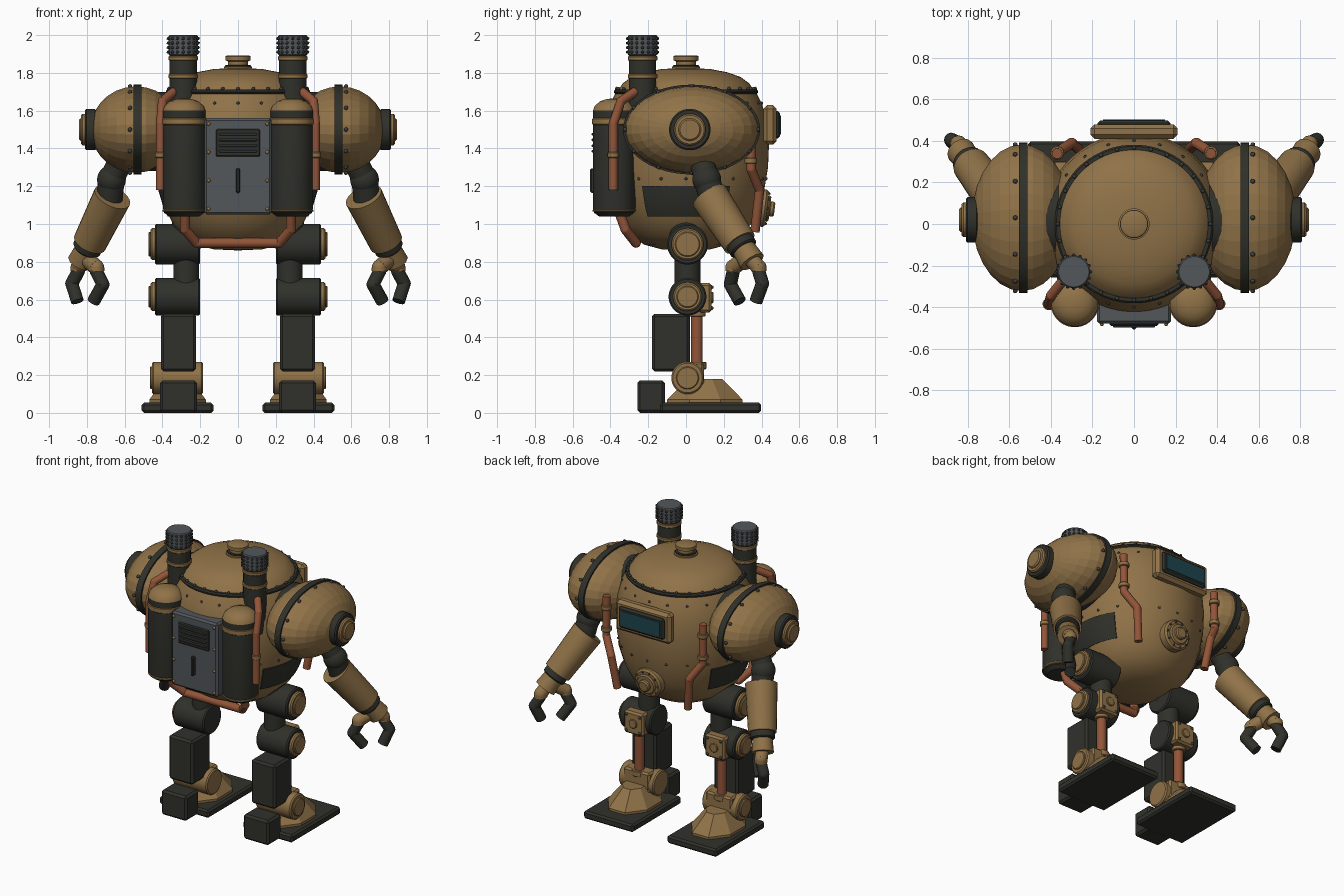
import bpy, bmesh, math
from mathutils import Vector, Matrix

if "Cube" in bpy.data.objects:
    bpy.data.objects.remove(bpy.data.objects["Cube"])


def material(name, rgb):
    m = bpy.data.materials.new(name)
    m.use_nodes = True
    m.diffuse_color = (*rgb, 1)
    node = next(n for n in m.node_tree.nodes if n.type == "BSDF_PRINCIPLED")
    node.inputs["Base Color"].default_value = (*rgb, 1)
    node.inputs["Roughness"].default_value = 0.7
    return m


BRONZE = material("bronze", (0.28, 0.17, 0.065))
DARK = material("dark_iron", (0.03, 0.03, 0.024))
SLATE = material("slate_steel", (0.085, 0.095, 0.105))
COPPER = material("copper", (0.29, 0.09, 0.04))
GLASS = material("teal_glass", (0.012, 0.06, 0.075))
STUD = material("stud_grey", (0.045, 0.048, 0.05))


def make(name, mat, bm, sharp=35):
    # Shade smooth, keeping edges above the given angle sharp
    bmesh.ops.recalc_face_normals(bm, faces=bm.faces)
    for f in bm.faces:
        f.smooth = sharp > 0
    for e in bm.edges:
        e.smooth = e.calc_face_angle(0) < math.radians(sharp)
    me = bpy.data.meshes.new(name)
    bm.to_mesh(me)
    bm.free()
    ob = bpy.data.objects.new(name, me)
    me.materials.append(mat)
    bpy.context.collection.objects.link(ob)
    return ob


def aim(axis):
    return Vector(axis).to_track_quat("Z", "Y").to_matrix().to_4x4()


def lathe(name, mat, prof, loc=(0, 0, 0), axis=(0, 0, 1), segs=32, sharp=35, squash=(1, 1, 1)):
    # Profile of (radius, height) pairs turned about an axis
    bm = bmesh.new()
    turn = [math.tau * (i + 0.5) / segs for i in range(segs)]
    rings = [[bm.verts.new((r * math.cos(a), r * math.sin(a), h)) for a in turn] for r, h in prof]
    for a, b in zip(rings, rings[1:]):
        for i in range(segs):
            j = (i + 1) % segs
            bm.faces.new((a[i], a[j], b[j], b[i]))
    for (r, h), ring in ((prof[0], rings[0]), (prof[-1], rings[-1])):
        if r > 0:
            bm.faces.new(ring)
    bmesh.ops.remove_doubles(bm, verts=bm.verts, dist=1e-5)
    bm.transform(Matrix.Translation(loc) @ aim(axis) @ Matrix.Diagonal((*squash, 1)))
    return make(name, mat, bm, sharp)


def disc(name, mat, loc, axis, r, length, bevel=0.008, segs=32):
    # Cylinder with chamfered rims, starting at loc and growing along axis
    prof = [(r - bevel, 0), (r, bevel), (r, length - bevel), (r - bevel, length)]
    return lathe(name, mat, prof, loc, axis, segs)


def box(name, mat, loc, size, bevel=0.012):
    bm = bmesh.new()
    bmesh.ops.create_cube(bm, size=1)
    bm.transform(Matrix.Translation(loc) @ Matrix.Diagonal((*size, 1)))
    if bevel:
        bmesh.ops.bevel(bm, geom=bm.edges[:], offset=bevel, segments=1, affect="EDGES")
    return make(name, mat, bm, 30)


def pipe(name, mat, pts, r, r_end=None, segs=16):
    # Straight runs between points with round joints
    bm = bmesh.new()
    pts = [Vector(p) for p in pts]
    for a, b in zip(pts, pts[1:]):
        m = Matrix.Translation((a + b) / 2) @ aim(b - a)
        bmesh.ops.create_cone(bm, cap_ends=True, segments=segs, radius1=r, radius2=r_end or r,
                              depth=(b - a).length, matrix=m)
    for p in pts[1:-1]:
        bmesh.ops.create_uvsphere(bm, u_segments=segs, v_segments=8, radius=r,
                                  matrix=Matrix.Translation(p))
    return make(name, mat, bm, 40)


def rivets(name, mat, pts, r=0.011):
    bm = bmesh.new()
    for p in pts:
        bmesh.ops.create_icosphere(bm, subdivisions=1, radius=r, matrix=Matrix.Translation(p))
    return make(name, mat, bm, 60)


def ball(name, mat, loc, r, segs=24, sharp=40):
    prof = [(r * math.sin(math.pi * i / 12), -r * math.cos(math.pi * i / 12)) for i in range(13)]
    return lathe(name, mat, prof, loc, segs=segs, sharp=sharp)


def circle(n, r, z):
    return [(r * math.cos(math.tau * i / n), r * math.sin(math.tau * i / n), z) for i in range(n)]


# Hull, dome and hatch
HULL = [(0, 0.86), (0.13, 0.866), (0.22, 0.89), (0.29, 0.935), (0.345, 1.0), (0.385, 1.08),
        (0.415, 1.18), (0.435, 1.3), (0.44, 1.42), (0.43, 1.53), (0.405, 1.63), (0.37, 1.7)]
DOME = [(0.365, 1.7), (0.335, 1.745), (0.29, 1.778), (0.22, 1.803), (0.13, 1.82), (0, 1.828)]


def hull_radius(z):
    for (r0, z0), (r1, z1) in zip(HULL, HULL[1:]):
        if z0 <= z <= z1:
            return r0 + (r1 - r0) * (z - z0) / (z1 - z0)


lathe("hull", BRONZE, HULL, segs=56)
lathe("dome", BRONZE, DOME, segs=56)
disc("dome_ring", DARK, (0, 0, 1.688), (0, 0, 1), 0.382, 0.024, segs=56)
rivets("dome_rivets", STUD, circle(28, 0.367, 1.716))
lathe("hatch_cap", BRONZE, [(0.075, 1.81), (0.075, 1.832), (0.052, 1.84), (0.052, 1.86), (0.066, 1.866),
                            (0.066, 1.888), (0.055, 1.893)])
disc("hatch_ring", DARK, (0, 0, 1.832), (0, 0, 1), 0.068, 0.01, 0.002)
for z in (1.24, 1.64):
    rivets("hull_rivets", STUD, circle(20, hull_radius(z), z), 0.009)

# Viewing window and round port
box("window_frame", BRONZE, (0, 0.445, 1.525), (0.42, 0.07, 0.21), 0.02)
box("window_rim", DARK, (0, 0.478, 1.525), (0.35, 0.04, 0.145))
box("window_glass", GLASS, (0, 0.498, 1.525), (0.3, 0.008, 0.1), 0)
port_axis = Vector((0, 1, -0.12)).normalized()
port = Vector((0, 0.36, 1.09))
disc("port_base", BRONZE, port, port_axis, 0.1, 0.07, 0.012)
disc("port_ring", BRONZE, port + port_axis * 0.065, port_axis, 0.07, 0.02)
disc("port_knob", BRONZE, port + port_axis * 0.08, port_axis, 0.04, 0.03)
rivets("port_rivets", STUD, [port + aim(port_axis) @ Vector(p) for p in circle(10, 0.084, 0.071)], 0.008)

# Rear service panel
box("panel", SLATE, (0, -0.425, 1.305), (0.355, 0.11, 0.51))
box("vent", DARK, (0, -0.48, 1.43), (0.235, 0.02, 0.145), 0.006)
for i in range(4):
    box("vent_slat", STUD, (0, -0.492, 1.385 + 0.03 * i), (0.2, 0.014, 0.014), 0.003)
box("panel_handle", DARK, (0, -0.492, 1.23), (0.022, 0.03, 0.13), 0.006)
rivets("panel_rivets", BRONZE, [(x, -0.482, z) for x in (-0.155, 0.155) for z in (1.08, 1.23, 1.38, 1.53)])
pipe("belly_pipe", COPPER, [(-0.28, -0.36, 1.08), (-0.28, -0.32, 0.97), (-0.22, -0.265, 0.9),
                            (0.22, -0.265, 0.9), (0.28, -0.32, 0.97), (0.28, -0.36, 1.08)], 0.026)

for s, side in ((1, "left_"), (-1, "right_")):
    def P(x, y, z):
        return Vector((s * x, y, z))
    out = (s, 0, 0)

    # Exhaust stack
    disc(side + "stack", DARK, P(0.29, -0.23, 1.45), (0, 0, 1), 0.073, 0.45, segs=24)
    for z in (1.77, 1.865):
        disc(side + "stack_band", BRONZE, P(0.29, -0.23, z), (0, 0, 1), 0.079, 0.024, 0.004, 24)
    disc(side + "stack_head", SLATE, P(0.29, -0.23, 1.892), (0, 0, 1), 0.079, 0.108, 0.006, 24)
    rivets(side + "stack_studs", DARK, [P(0.29, -0.23, 0) + Vector(p) for k in range(4)
                                        for p in circle(16, 0.08, 1.91 + 0.024 * k)], 0.009)

    # Tank
    lathe(side + "tank", DARK, [(0.08, 1.04), (0.108, 1.06), (0.113, 1.09), (0.113, 1.6), (0.09, 1.61)],
          P(0.285, -0.38, 0))
    lathe(side + "tank_cap", BRONZE, [(0.113, 1.6), (0.104, 1.625), (0.075, 1.65), (0.04, 1.662), (0, 1.665)],
          P(0.285, -0.38, 0))
    disc(side + "tank_band", BRONZE, P(0.285, -0.38, 1.525), (0, 0, 1), 0.117, 0.035, 0.004)
    disc(side + "tank_foot", BRONZE, P(0.285, -0.38, 1.065), (0, 0, 1), 0.115, 0.012, 0.003)
    pipe(side + "tank_pipe", COPPER, [P(0.41, -0.385, 1.18), P(0.41, -0.385, 1.53), P(0.4, -0.345, 1.65),
                                      P(0.34, -0.27, 1.7)], 0.024)
    disc(side + "tank_clamp", BRONZE, P(0.41, -0.385, 1.35), (0, 0, 1), 0.03, 0.03, 0.004, 16)

    # Forward coolant pipe
    pipe(side + "coolant_pipe", COPPER, [P(0.37, 0.34, 1.56), P(0.37, 0.345, 1.29), P(0.3, 0.39, 1.18),
                                         P(0.27, 0.365, 0.96)], 0.025)
    for z in (1.32, 1.47):
        disc(side + "coolant_clamp", BRONZE, P(0.37, 0.343, z), (0, 0, 1), 0.034, 0.03, 0.004, 16)

    # Curved side plate hugging the hull
    bm = bmesh.new()
    grid = [[bm.verts.new(P((hull_radius(z) + 0.008) * math.cos(a), (hull_radius(z) + 0.008) * math.sin(a), z))
             for a in [math.radians(-33 + 6 * i) for i in range(12)]] for z in (1.04, 1.08, 1.13, 1.18, 1.2)]
    for a, b in zip(grid, grid[1:]):
        for i in range(11):
            bm.faces.new((a[i], a[i + 1], b[i + 1], b[i]))
    bmesh.ops.recalc_face_normals(bm, faces=bm.faces)
    bmesh.ops.solidify(bm, geom=bm.faces[:], thickness=0.009)
    make(side + "side_plate", DARK, bm)

    # Shoulder
    disc(side + "shoulder_socket", DARK, P(0.34, 0.02, 1.49), out, 0.21, 0.18)
    prof = [(math.sin(math.pi * i / 14), -math.cos(math.pi * i / 14)) for i in range(15)]
    lathe(side + "shoulder", BRONZE, prof, P(0.54, 0.03, 1.5), out, 28, 0, (0.355, 0.23, 0.24)
          if abs((aim(out) @ Vector((1, 0, 0))).y) > 0.5 else (0.23, 0.355, 0.24))
    bm = bmesh.new()
    bmesh.ops.create_cone(bm, cap_ends=True, segments=48, radius1=1, radius2=1, depth=0.042,
                          matrix=Matrix.Rotation(math.pi / 2, 4, "Y"))
    bm.transform(Matrix.Translation(P(0.533, 0.03, 1.5)) @ Matrix.Diagonal((1, 0.363, 0.238, 1)))
    make(side + "shoulder_band", DARK, bm)
    rivets(side + "shoulder_rivets", STUD, [P(0.572, 0.03 + 0.352 * y, 1.5 + 0.229 * x)
                                            for x, y, z in circle(12, 1, 0)], 0.013)
    disc(side + "shoulder_hub", DARK, P(0.75, 0.02, 1.5), out, 0.11, 0.06)
    disc(side + "shoulder_cap", BRONZE, P(0.8, 0.02, 1.5), out, 0.084, 0.03)
    disc(side + "shoulder_boss", BRONZE, P(0.82, 0.02, 1.5), out, 0.06, 0.022)

    # Arm
    elbow, cuff, wrist = P(0.67, 0.11, 1.235), P(0.665, 0.125, 1.145), P(0.785, 0.285, 0.9)
    along = (wrist - cuff).normalized()
    pipe(side + "upper_arm", DARK, [P(0.6, 0.07, 1.38), elbow], 0.066, segs=24)
    ball(side + "elbow", DARK, elbow, 0.077)
    pipe(side + "elbow_link", DARK, [elbow, cuff + along * 0.05], 0.07, segs=24)
    pipe(side + "forearm", BRONZE, [cuff, wrist], 0.102, 0.09, 24)
    disc(side + "wrist_ring", DARK, wrist - along * 0.01, along, 0.078, 0.055, segs=24)
    palm = wrist + along * 0.09
    pipe(side + "palm", BRONZE, [wrist + along * 0.03, palm + along * 0.04], 0.062, 0.07, 12)
    for name, pts in (("inner", [P(0.75, 0.25, 0.75), P(0.715, 0.235, 0.68), P(0.765, 0.285, 0.59)]),
                      ("outer", [P(0.845, 0.385, 0.75), P(0.88, 0.405, 0.685), P(0.85, 0.37, 0.59)])):
        pipe(side + name + "_knuckle", BRONZE, [palm, pts[0] + Vector((0, 0, 0.02)), pts[0]], 0.042, segs=12)
        pipe(side + name + "_finger", DARK, [pts[0] + Vector((0, 0, 0.02))] + pts, 0.035, segs=12)

    # Hip and knee joints
    for name, z, r in (("hip", 0.893, 0.108), ("knee", 0.615, 0.1)):
        disc(side + name, DARK, P(0.2, 0.008, z), out, r, 0.24)
        disc(side + name + "_cap", BRONZE, P(0.43, 0.008, z), out, r - 0.023, 0.032)
        disc(side + name + "_boss", BRONZE, P(0.455, 0.008, z), out, r - 0.042, 0.018, 0.005)
    pipe(side + "hip_mount", DARK, [P(0.25, 0, 1.0), P(0.28, 0, 0.88)], 0.1, 0.08, 24)
    disc(side + "thigh", DARK, P(0.275, 0.008, 0.62), (0, 0, 1), 0.068, 0.26)
    box(side + "knee_guard", BRONZE, P(0.31, 0.1, 0.61), (0.15, 0.07, 0.155))
    rivets(side + "knee_rivets", STUD, [P(0.31 + x, 0.136, 0.61 + z) for x in (-0.052, 0.052)
                                        for z in (-0.055, 0.055)])
    disc(side + "knee_button", BRONZE, P(0.31, 0.13, 0.61), (0, 1, 0), 0.03, 0.015, 0.004)

    # Shin and piston
    box(side + "shin", DARK, P(0.315, -0.08, 0.372), (0.185, 0.2, 0.305), 0.014)
    box(side + "shin_base", STUD, P(0.315, -0.02, 0.25), (0.15, 0.18, 0.03), 0.006)
    disc(side + "piston", COPPER, P(0.315, 0.058, 0.2), (0, 0, 1), 0.031, 0.36, 0.003, 20)
    disc(side + "piston_top", BRONZE, P(0.315, 0.058, 0.51), (0, 0, 1), 0.045, 0.03, 0.004, 20)
    disc(side + "piston_collar", BRONZE, P(0.315, 0.058, 0.23), (0, 0, 1), 0.05, 0.04, 0.004, 20)

    # Ankle and foot
    disc(side + "ankle", BRONZE, P(0.185, 0.008, 0.185), out, 0.086, 0.27)
    disc(side + "ankle_boss", BRONZE, P(0.445, 0.008, 0.185), out, 0.06, 0.022, 0.005)
    box(side + "ankle_block", BRONZE, P(0.315, 0.03, 0.2), (0.2, 0.13, 0.14))
    lathe(side + "foot_shell", BRONZE, [(1.08, 0.05), (1.08, 0.07), (0.5, 0.18)], P(0.32, 0.1, 0),
          segs=8, sharp=0, squash=(0.15, 0.2, 1))
    box(side + "sole", DARK, P(0.32, 0.13, 0.027), (0.38, 0.535, 0.054), 0.012)
    box(side + "heel", DARK, P(0.315, -0.185, 0.086), (0.195, 0.145, 0.172), 0.014)
